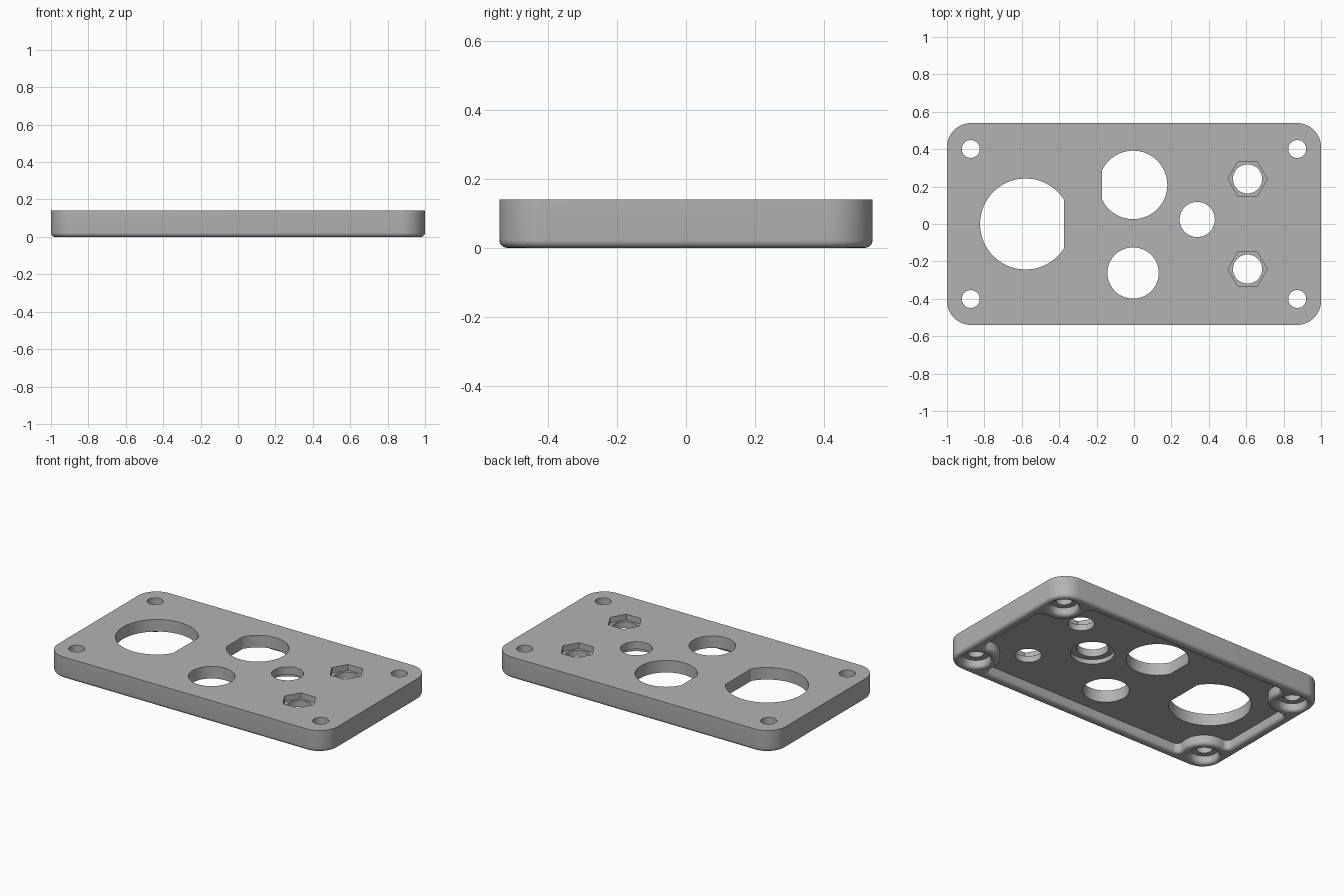
import bpy, bmesh, math
from math import sin, cos, pi, sqrt, atan2

if "Cube" in bpy.data.objects:
    bpy.data.objects.remove(bpy.data.objects["Cube"])

grey = bpy.data.materials.new("satin grey")
grey.diffuse_color = (0.45, 0.45, 0.45, 1)
grey.use_nodes = True
grey.node_tree.nodes["Principled BSDF"].inputs["Base Color"].default_value = grey.diffuse_color


def arc(cx, cy, r, a0, a1, n):
    return [(cx + r * cos(a0 + (a1 - a0) * i / n),
             cy + r * sin(a0 + (a1 - a0) * i / n)) for i in range(n + 1)]


def circle(cx, cy, r, n=64, start=0):
    return arc(cx, cy, r, start, start + 2 * pi, n)[:-1]


def d_hole(cx, cy, r, flat):
    """Circle cut by a flat at offset 'flat' (signed) from the centre in x."""
    h = math.acos(abs(flat) / r)
    s = 0 if flat > 0 else pi
    return arc(cx, cy, r, s + h, s + 2 * pi - h, 72)


def loft(name, rings):
    """Closed solid from (z, outline) rings, bottom to top."""
    bm = bmesh.new()
    loops = [[bm.verts.new((x, y, z)) for x, y in pts] for z, pts in rings]
    n = len(loops[0])
    for lo, hi in zip(loops, loops[1:]):
        for i in range(n):
            j = (i + 1) % n
            bm.faces.new((lo[i], lo[j], hi[j], hi[i]))
    bm.faces.new(loops[0][::-1])
    bm.faces.new(loops[-1])
    bmesh.ops.recalc_face_normals(bm, faces=bm.faces)
    me = bpy.data.meshes.new(name)
    bm.to_mesh(me)
    bm.free()
    me.materials.append(grey)
    ob = bpy.data.objects.new(name, me)
    bpy.context.collection.objects.link(ob)
    return ob


# Enclosure plate: rounded rectangle with a rounded bottom edge
HX, HY, RC, H, F = 1.0, 0.54, 0.13, 0.14, 0.022
SX, SY = 0.873, 0.401   # screw positions


def plate_outline(inset):
    pts = []
    for k, (sx, sy) in enumerate([(1, 1), (-1, 1), (-1, -1), (1, -1)]):
        pts += arc(sx * (HX - RC), sy * (HY - RC), RC - inset,
                   k * pi / 2, (k + 1) * pi / 2, 12)
    return pts


def fillet(n=5):
    """(height, offset) steps of a quarter round, bottom first."""
    return [(F * (1 - cos(t)), F * (1 - sin(t)))
            for t in [i * pi / 2 / n for i in range(n + 1)]]


plate = loft("panel_plate",
             [(z, plate_outline(o)) for z, o in fillet()] + [(H, plate_outline(0))])


# Underside pocket outline, flowing round the four screw bosses
def pocket_outline(o):
    ax, ay, R, rb = 0.938, 0.478, 0.142, 0.035
    d = R + rb
    b1 = (ax - rb, SY - sqrt(d * d - (SX - ax + rb) ** 2))
    b2 = (SX - sqrt(d * d - (SY - ay + rb) ** 2), ay - rb)
    t1 = atan2(SY - b1[1], SX - b1[0])
    t2 = atan2(SY - b2[1], SX - b2[0])
    q = arc(*b1, rb + o, 0, t1, 8)
    q += arc(SX, SY, R - o, t1 + pi, t2 + pi, 16) if t2 + pi < t1 + pi else []
    q += arc(*b2, rb + o, t2, pi / 2, 8)
    m = [(-x, y) for x, y in q[::-1]]
    return q + m + [(-x, -y) for x, y in q] + [(-x, -y) for x, y in m]


FLOOR = 0.062
cutters = [loft("pocket_cutter",
                [(-0.05, pocket_outline(F))] +
                [(z, pocket_outline(o)) for z, o in fillet()] +
                [(FLOOR, pocket_outline(0))])]


def through(name, pts, z0=-0.1, z1=0.25):
    cutters.append(loft(name, [(z0, pts), (z1, pts)]))


# Screw holes with rounded counterbores from below
for sx in (1, -1):
    for sy in (1, -1):
        x, y = sx * SX, sy * SY
        through("screw_cutter", circle(x, y, 0.048, 40))
        cutters.append(loft("counterbore_cutter",
                            [(-0.05, circle(x, y, 0.085 + F, 48))] +
                            [(z, circle(x, y, 0.085 + o, 48)) for z, o in fillet()] +
                            [(0.05, circle(x, y, 0.085, 48))]))

# Connector openings
through("large_d_cutter", d_hole(-0.58, 0.0, 0.243, 0.205))
through("medium_d_cutter", d_hole(-0.005, 0.209, 0.183, -0.165))
through("round_cutter", circle(-0.005, -0.262, 0.137))
through("small_round_cutter", circle(0.338, 0.024, 0.094))
through("small_recess_cutter", circle(0.338, 0.024, 0.13), -0.1, 0.092)

# Nut holes with hexagonal recesses in the top
for s in (1, -1):
    through("nut_hole_cutter", circle(0.607, s * 0.241, 0.078, 48))
    through("hex_cutter", circle(0.607, s * 0.241, 0.105, 6), 0.102, 0.25)

# Cut everything out of the plate
bpy.context.view_layer.objects.active = plate
plate.select_set(True)
for c in cutters:
    c.hide_render = True
    m = plate.modifiers.new("cut", "BOOLEAN")
    m.operation, m.solver, m.object = "DIFFERENCE", "EXACT", c
    bpy.ops.object.modifier_apply(modifier=m.name)
    bpy.data.objects.remove(c)

bpy.ops.object.select_all(action="DESELECT")
plate.select_set(True)
bpy.ops.object.shade_smooth_by_angle(angle=math.radians(30))
